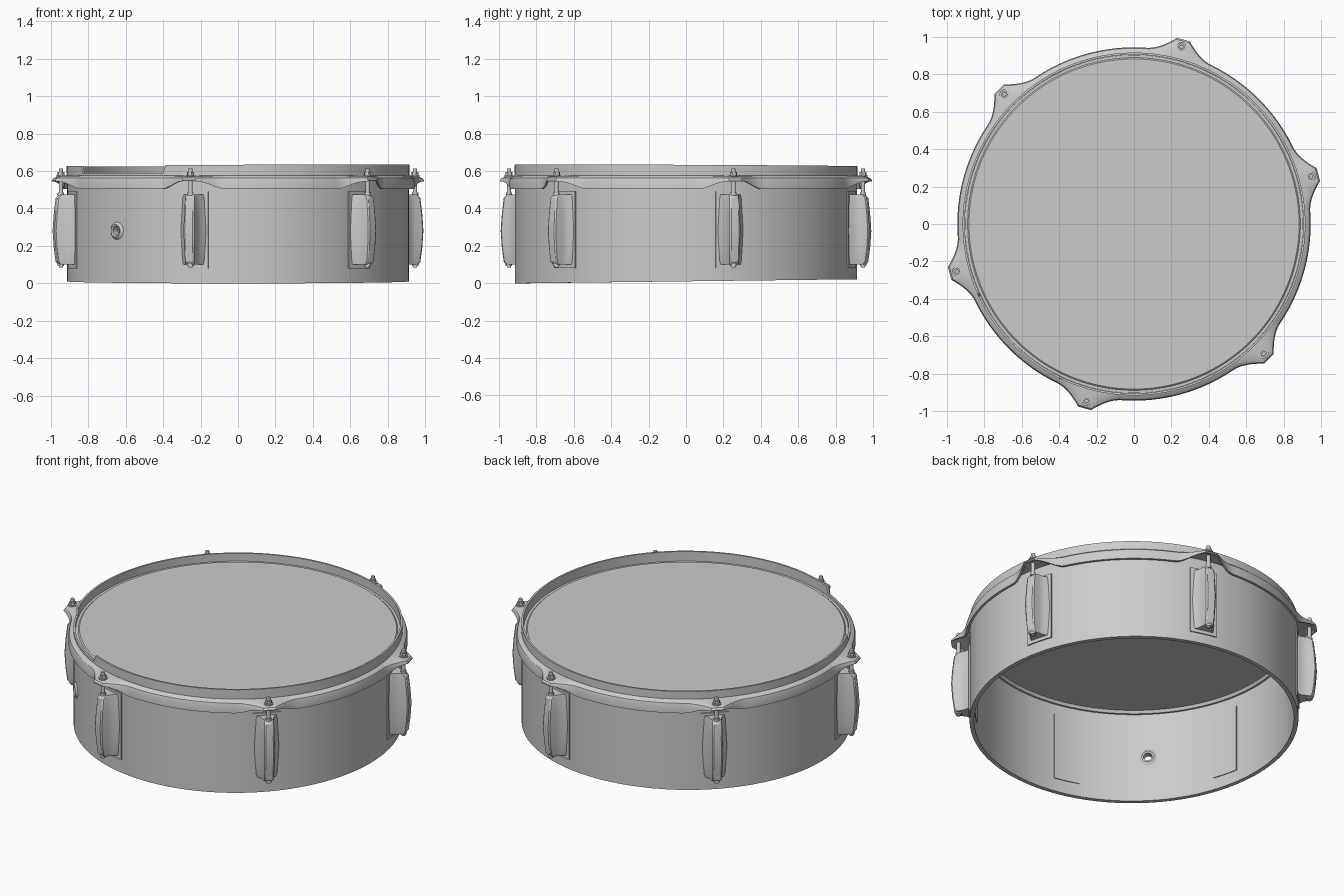
import bpy, bmesh, math
from math import sin, cos, radians, pi
from mathutils import Vector, Matrix

if "Cube" in bpy.data.objects:
    bpy.data.objects.remove(bpy.data.objects["Cube"])

LUGS = [15 + 60 * k for k in range(6)]


def finish(name, bm, smooth=True):
    bmesh.ops.remove_doubles(bm, verts=bm.verts, dist=1e-5)
    bmesh.ops.recalc_face_normals(bm, faces=bm.faces)
    me = bpy.data.meshes.new(name)
    bm.to_mesh(me)
    bm.free()
    ob = bpy.data.objects.new(name, me)
    bpy.context.collection.objects.link(ob)
    bpy.ops.object.select_all(action='DESELECT')
    ob.select_set(True)
    bpy.context.view_layer.objects.active = ob
    if smooth:
        bpy.ops.object.shade_smooth_by_angle(angle=radians(32))
    return ob


def loft(bm, rings, closed=True, caps=False):
    """Skin a list of equally long point loops."""
    vs = [[bm.verts.new(p) for p in r] for r in rings]
    n = len(vs[0])
    for i in range(len(vs) if closed else len(vs) - 1):
        a, b = vs[i], vs[(i + 1) % len(vs)]
        for j in range(n):
            k = (j + 1) % n
            bm.faces.new((a[j], a[k], b[k], b[j]))
    if caps:
        bm.faces.new(vs[0])
        bm.faces.new(vs[-1])


def polar(deg, r, z):
    return (r * cos(radians(deg)), r * sin(radians(deg)), z)


def ring_part(name, profile, steps=360):
    """Revolve a closed profile that may vary with the angle."""
    bm = bmesh.new()
    loft(bm, [[polar(d, r, z) for r, z in profile(d)]
              for d in (i * 360 / steps for i in range(steps))])
    return finish(name, bm)


def cylinder(bm, r, z0, z1, segs, x=0, y=0):
    bmesh.ops.create_cone(bm, cap_ends=True, segments=segs, radius1=r, radius2=r,
                          depth=z1 - z0, matrix=Matrix.Translation((x, y, (z0 + z1) / 2)))


def arc_plate(name, deg, half, r0, r1, z0, z1):
    bm = bmesh.new()
    loft(bm, [[polar(deg + half * t / 4, r, z) for r, z in
               ((r0, z0), (r1, z0), (r1, z1), (r0, z1))] for t in range(-4, 5)],
         closed=False, caps=True)
    return finish(name, bm)


# Shell, open at the bottom, with a slightly sloping lower edge
def shell_profile(d):
    zb = 0.01 + 0.011 * sin(radians(d))
    return [(0.89, zb), (0.915, zb), (0.915, 0.555), (0.89, 0.555)]


shell = ring_part("shell", shell_profile, 180)

# Vent hole cut through the shell
VENT = Matrix.Rotation(radians(-135), 4, 'Z') @ Matrix.Translation((0.9, 0, 0.28)) \
    @ Matrix.Rotation(pi / 2, 4, 'Y')
bm = bmesh.new()
cylinder(bm, 0.028, -0.1, 0.1, 32)
bm.transform(VENT)
cutter = finish("vent_cutter", bm, False)
cutter.hide_render = True
mod = shell.modifiers.new("vent", 'BOOLEAN')
mod.object = cutter
mod.solver = 'EXACT'
bpy.context.view_layer.objects.active = shell
bpy.ops.object.modifier_apply(modifier="vent")
bpy.data.objects.remove(cutter)

# Vent grommet, flared on both sides of the shell
bm = bmesh.new()
grommet = [(0.024, -0.018), (0.034, -0.02), (0.052, -0.01), (0.052, 0.01),
           (0.034, 0.026), (0.024, 0.022)]
loft(bm, [[(r * cos(a), r * sin(a), h) for r, h in grommet]
          for a in (i * pi / 20 for i in range(40))])
bm.transform(VENT)
finish("vent_grommet", bm)

# Drum head with collar
ring_part("head", lambda d: [(0, 0.582), (0.882, 0.582), (0.889, 0.576), (0.904, 0.576),
                             (0.904, 0.556), (0.88, 0.556), (0.87, 0.572), (0, 0.572)], 180)


# Hoop: upright rim with a lowered stretch, and a skirt drawn out into six ears
def hoop_profile(d):
    off = min(abs((d - a + 180) % 360 - 180) for a in LUGS)
    t = min(1, max(0, (off - 2) / 9))
    f = (1 - t) ** 2
    g = 1 - t * t * (3 - 2 * t)
    top = 0.629 + 0.004 * cos(radians(d)) - 0.004 * sin(radians(d))
    if 205 <= d <= 244:
        top = 0.59
    low = 0.503 + 0.042 * g
    return [(0.905, top), (0.916, top), (0.916, 0.577), (0.927 + 0.055 * f, 0.572),
            (0.939 + 0.073 * f, 0.562), (0.944 + 0.076 * f, 0.545 + 0.006 * g),
            (0.944 + 0.076 * f, low), (0.93 + 0.076 * f, low),
            (0.927 + 0.07 * f, 0.55), (0.905, 0.556)]


ring_part("hoop", hoop_profile)

# Lugs, plates and tension rods, repeated six times
# lug stations: height, ridge radius, width scale
STATIONS = [(0.10, 0.990, 0.85), (0.115, 1.004, 0.92), (0.19, 1.014, 1.0),
            (0.28, 1.020, 1.08), (0.37, 1.014, 1.0), (0.455, 1.004, 0.92),
            (0.475, 0.985, 0.85)]
for n, a in enumerate(LUGS, 1):
    arc_plate(f"lug_plate_{n}", a, 5.0, 0.912, 0.922, 0.08, 0.49)
    arc_plate(f"inner_plate_{n}", a, 5.0, 0.885, 0.892, 0.08, 0.49)
    turn = Matrix.Rotation(radians(a), 4, 'Z')

    bm = bmesh.new()
    rings = []
    for z, r, s in STATIONS:
        half = [(0.912, 0.068), (0.926, 0.062), (0.94, 0.046), (0.97, 0.036),
                (r - 0.006, 0.028), (r, 0.02)]
        sec = [(x, w * s) for x, w in half]
        rings.append([(x, w, z) for x, w in sec] + [(x, -w, z) for x, w in reversed(sec)])
    loft(bm, rings, closed=False, caps=True)
    bm.transform(turn)
    finish(f"lug_{n}", bm)

    bm = bmesh.new()
    for r, z0, z1, segs in ((0.011, 0.085, 0.612, 16), (0.018, 0.092, 0.108, 12),
                            (0.017, 0.47, 0.485, 16), (0.026, 0.57, 0.577, 20),
                            (0.019, 0.577, 0.594, 6)):
        cylinder(bm, r, z0, z1, segs, 0.98)
    bm.transform(turn)
    finish(f"tension_rod_{n}", bm)
